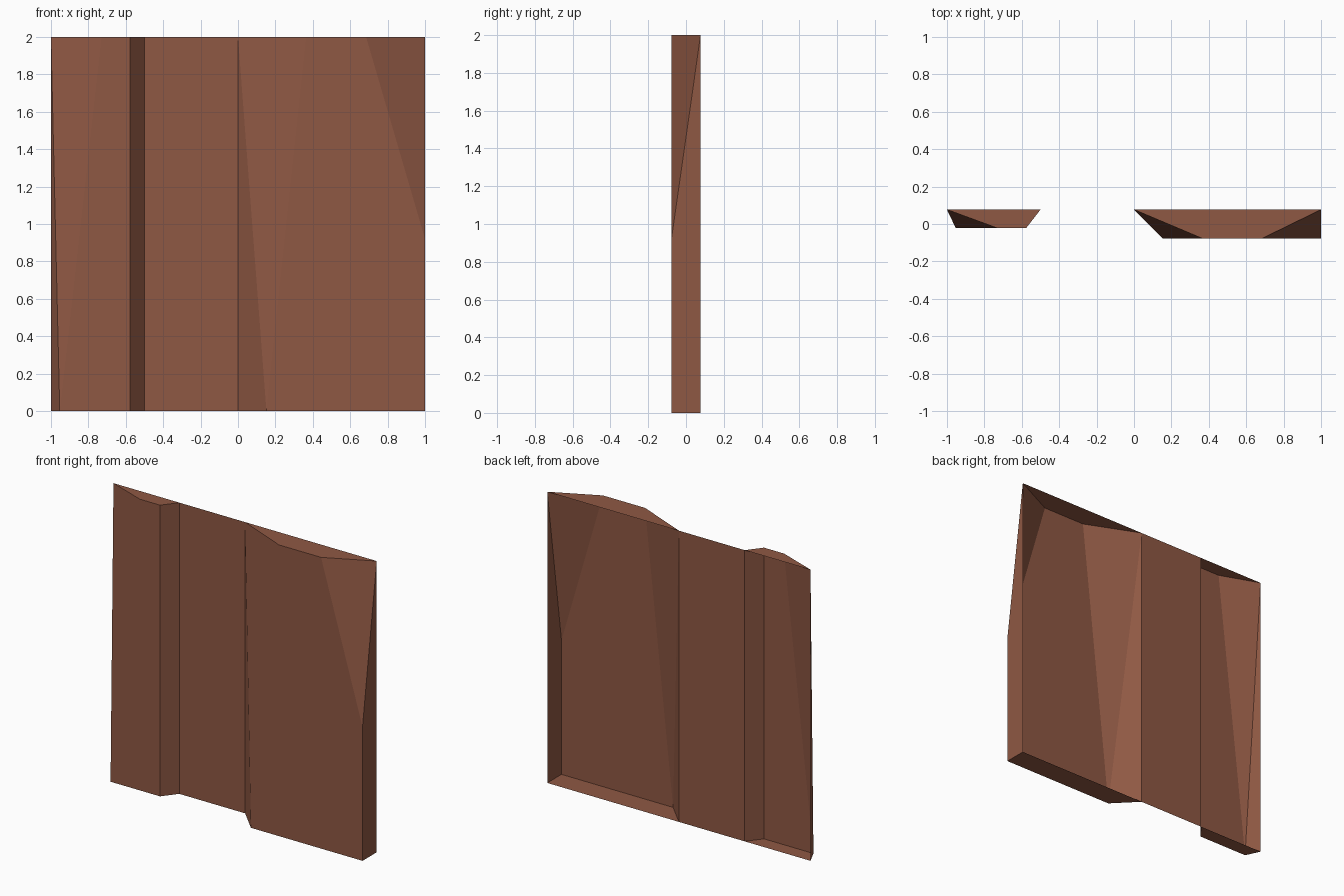
import bpy
import bmesh

cube = bpy.data.objects.get("Cube")
if cube:
    bpy.data.objects.remove(cube, do_unlink=True)

BACK = 0.077
TOP = 2.0

# One flat clay colour for everything
clay = bpy.data.materials.new("clay_brown")
clay.use_nodes = True
colour = (0.275, 0.098, 0.057, 1)
clay.diffuse_color = colour
clay.node_tree.nodes["Principled BSDF"].inputs["Base Color"].default_value = colour


def finish(name, bm):
    mesh = bpy.data.meshes.new(name)
    bm.to_mesh(mesh)
    bm.free()
    mesh.materials.append(clay)
    obj = bpy.data.objects.new(name, mesh)
    bpy.context.collection.objects.link(obj)


def hollow_block(name, left, right, front, front_corners):
    """Faceted block, closed at top and bottom, open at the back."""
    bm = bmesh.new()
    for x in (left, right):
        for z in (0, TOP):
            bm.verts.new((x, BACK, z))
    for x, z in front_corners:
        bm.verts.new((x, front, z))
    bmesh.ops.convex_hull(bm, input=bm.verts[:])
    bmesh.ops.dissolve_limit(bm, angle_limit=0.005, verts=bm.verts[:], edges=bm.edges[:])
    bmesh.ops.recalc_face_normals(bm, faces=bm.faces[:])
    open_side = [f for f in bm.faces if all(abs(v.co.y - BACK) < 0.001 for v in f.verts)]
    bmesh.ops.delete(bm, geom=open_side, context="FACES")
    finish(name, bm)


# Narrow shallow block, its outer edge chipped diagonally
hollow_block("narrow_block", -1, -0.5, -0.022,
             [(-0.953, 0), (-0.577, 0), (-0.577, TOP), (-0.73, TOP)])

# Wide deep block with a slanted inner edge and a cut outer top corner
hollow_block("wide_block", 0, 1, -BACK,
             [(0.152, 0), (1, 0), (1, 0.92), (0.685, TOP), (0.365, TOP)])

# Flat sheet joining the two blocks
bm = bmesh.new()
bm.faces.new([bm.verts.new((x, BACK, z))
              for x, z in ((-0.5, 0), (0, 0), (0, TOP), (-0.5, TOP))])
finish("joining_panel", bm)
